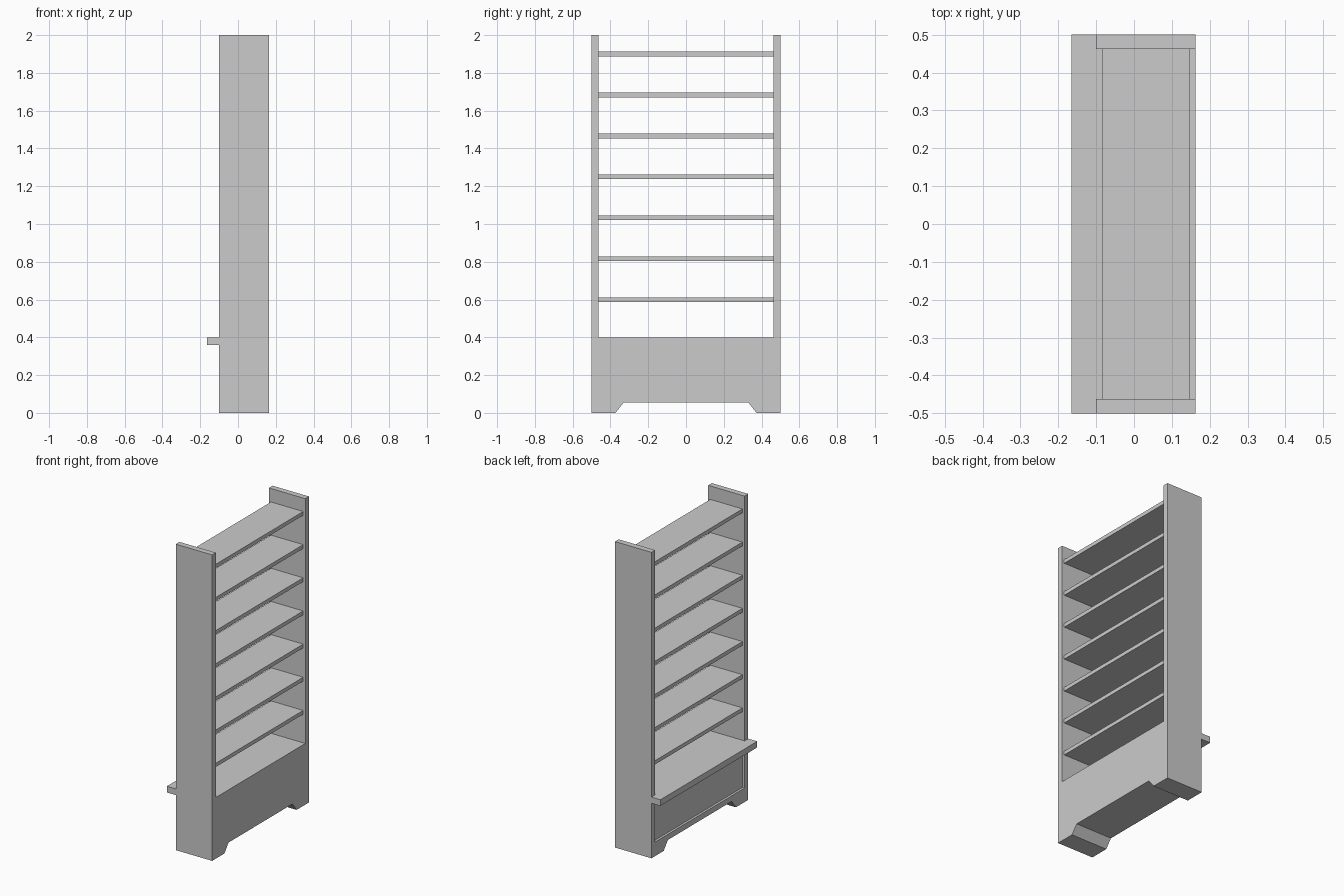
import bpy, bmesh

if "Cube" in bpy.data.objects:
    bpy.data.objects.remove(bpy.data.objects["Cube"])

BACK, FRONT = 0.163, -0.10      # carcass depth range along x
HALF, INNER = 0.5, 0.462        # outer and inner half widths along y
COUNTER = 0.40                  # height of the solid base


def finish(name, bm):
    bmesh.ops.recalc_face_normals(bm, faces=bm.faces)
    mesh = bpy.data.meshes.new(name)
    bm.to_mesh(mesh)
    bm.free()
    obj = bpy.data.objects.new(name, mesh)
    bpy.context.collection.objects.link(obj)
    return obj


def extrude_x(name, outline, x0, x1):
    """Extrude a closed (y, z) outline from x0 to x1."""
    bm = bmesh.new()
    face = bm.faces.new([bm.verts.new((x0, y, z)) for y, z in outline])
    new = bmesh.ops.extrude_face_region(bm, geom=[face])["geom"]
    verts = [v for v in new if isinstance(v, bmesh.types.BMVert)]
    bmesh.ops.translate(bm, verts=verts, vec=(x1 - x0, 0, 0))
    return finish(name, bm)


def box(name, x0, x1, half_y, z0, z1):
    outline = [(-half_y, z0), (half_y, z0), (half_y, z1), (-half_y, z1)]
    return extrude_x(name, outline, x0, x1)


# Carcass: two uprights and the base with its cut-out foot arch, in one outline
half = [(0.33, 0.055), (0.373, 0), (HALF, 0), (HALF, 2), (INNER, 2), (INNER, COUNTER)]
outline = half + [(-y, z) for y, z in reversed(half)]
carcass = extrude_x("carcass", outline, FRONT, BACK)

# Recessed panel in the base, under the ledge
cutter = box("panel_recess_cutter", FRONT - 0.1, FRONT + 0.015, INNER, 0.092, 0.36)
cutter.hide_render = True
cutter.hide_set(True)
recess = carcass.modifiers.new("panel_recess", 'BOOLEAN')
recess.operation = 'DIFFERENCE'
recess.solver = 'EXACT'
recess.object = cutter
bpy.context.view_layer.objects.active = carcass
bpy.ops.object.modifier_apply(modifier=recess.name)
bpy.data.objects.remove(cutter)

# Projecting ledge at counter height
box("ledge", -0.165, FRONT, HALF, 0.36, COUNTER)

# Seven evenly spaced shelves, set back from both edges of the uprights
for i in range(7):
    top = 0.612 + i * 0.2167
    box(f"shelf_{i + 1}", -0.085, 0.148, INNER, top - 0.025, top)
